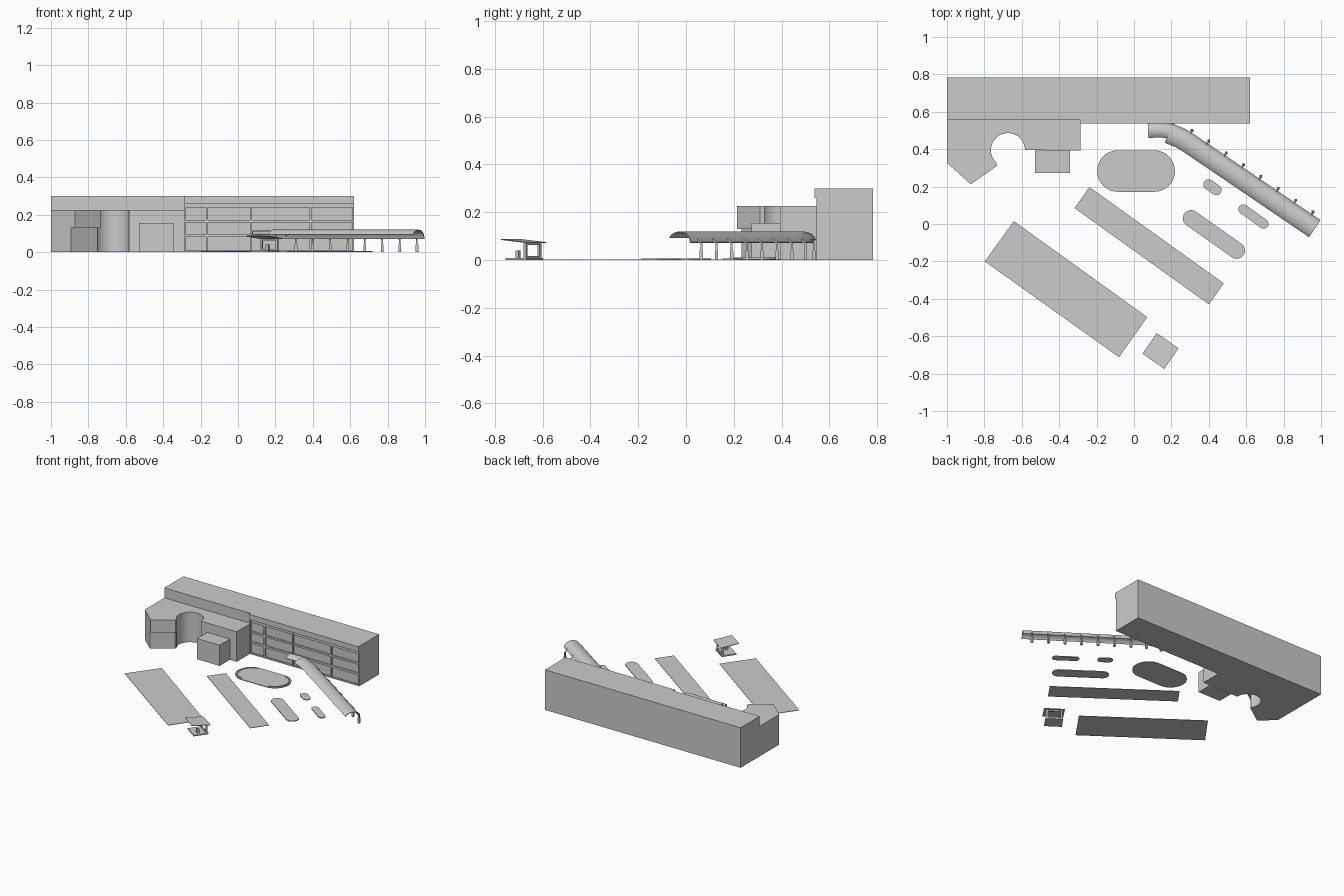
import bpy, bmesh, math
from mathutils import Vector

if "Cube" in bpy.data.objects:
    bpy.data.objects.remove(bpy.data.objects["Cube"])


def make(name, verts, faces, smooth=False):
    me = bpy.data.meshes.new(name)
    me.from_pydata(verts, [], faces)
    bm = bmesh.new()
    bm.from_mesh(me)
    bmesh.ops.recalc_face_normals(bm, faces=bm.faces)
    bm.to_mesh(me)
    bm.free()
    ob = bpy.data.objects.new(name, me)
    bpy.context.collection.objects.link(ob)
    if smooth:
        bpy.ops.object.select_all(action='DESELECT')
        ob.select_set(True)
        bpy.context.view_layer.objects.active = ob
        bpy.ops.object.shade_smooth_by_angle(angle=math.radians(35))
    return ob


def prism(name, pts, z0, z1, smooth=False):
    n = len(pts)
    verts = [(x, y, z) for z in (z0, z1) for x, y in pts]
    faces = [list(range(n)), list(range(n, 2 * n))]
    faces += [(i, (i + 1) % n, n + (i + 1) % n, n + i) for i in range(n)]
    return make(name, verts, faces, smooth)


def box(name, x0, x1, y0, y1, z0, z1):
    return prism(name, [(x0, y0), (x1, y0), (x1, y1), (x0, y1)], z0, z1)


def arc(cx, cy, r, a0, a1, n):
    angles = [math.radians(a0 + (a1 - a0) * i / n) for i in range(n + 1)]
    return [(cx + r * math.cos(a), cy + r * math.sin(a)) for a in angles]


def capsule(ax, ay, bx, by, r, n=14):
    a = math.degrees(math.atan2(by - ay, bx - ax))
    return arc(bx, by, r, a - 90, a + 90, n) + arc(ax, ay, r, a + 90, a + 270, n)


def sweep(name, path, section):
    """Sweep a closed (side, z) section along a plan path with mitred joints."""
    path = [Vector(p) for p in path]
    verts, m = [], len(section)
    for i, p in enumerate(path):
        d0 = (p - path[max(i - 1, 0)]).normalized()
        d1 = (path[min(i + 1, len(path) - 1)] - p).normalized()
        d = (d0 + d1).normalized()
        k = d.dot(d1 if d1.length else d0)
        side = Vector((-d.y, d.x)) / k
        verts += [(*(p + side * s), z) for s, z in section]
    faces = [(i * m + j, i * m + (j + 1) % m, (i + 1) * m + (j + 1) % m, (i + 1) * m + j)
             for i in range(len(path) - 1) for j in range(m)]
    faces += [list(range(m)), list(range(len(verts) - m, len(verts)))]
    return make(name, verts, faces, True)


# Main block and the roof fascia over the windows
box("main_block", -1, 0.62, 0.557, 0.782, 0, 0.30)
box("roof_fascia", -0.286, 0.62, 0.538, 0.557, 0.26, 0.30)

# Window frame grid
for i, (x0, x1) in enumerate([(-0.286, -0.278), (-0.17, -0.16), (0.064, 0.074),
                              (0.382, 0.392), (0.612, 0.62)]):
    box(f"facade_post_{i}", x0, x1, 0.547, 0.557, 0, 0.26)
for i, (z0, z1) in enumerate([(0, 0.01), (0.08, 0.095), (0.158, 0.172), (0.238, 0.26)]):
    box(f"facade_rail_{i}", -0.286, 0.62, 0.548, 0.557, z0, z1)

# Low wing with a round court, its lower storey set back at the tip
C = (-0.674, 0.395, 0.091)
inner = [(-0.286, 0.393), (-0.286, 0.557), (-1, 0.557), (-1, 0.326)]
prism("wing_lower", inner + [(-0.893, 0.233), (-0.752, 0.332)] + arc(*C, 215, 0, 32),
      0, 0.13, True)
prism("wing_upper", inner + [(-0.872, 0.213), (-0.733, 0.31)] + arc(*C, 228, 0, 32),
      0.13, 0.225, True)
box("entrance_box", -0.53, -0.343, 0.273, 0.393, 0, 0.155)

# Curved canopy: a short link by the building, then the long run
roof = [(-0.055, 0.095), (-0.045, 0.106), (-0.028, 0.115), (-0.006, 0.12), (0.016, 0.118),
        (0.034, 0.11), (0.047, 0.096), (0.055, 0.075)]
under = [(s * 0.94, z - 0.004) for s, z in reversed(roof)]
sweep("long_canopy", [(0.185, 0.485), (0.25, 0.459), (0.30, 0.428), (0.967, -0.025)],
      roof + under)
link = [(-0.04, 0.098), (-0.025, 0.112), (0, 0.117), (0.02, 0.112), (0.034, 0.098), (0.04, 0.085)]
sweep("link_canopy", [(0.075, 0.5), (0.14, 0.503), (0.2, 0.495), (0.24, 0.472)],
      link + [(s * 0.94, z - 0.004) for s, z in reversed(link)])

# Canopy posts: base casing, pole and leaning arm
posts = [(0.21, 0.535), (0.31, 0.5)] + [(0.40 + 0.0928 * i, 0.444 - 0.0633 * i) for i in range(7)]
for i, (x, y) in enumerate(posts):
    box(f"post_casing_{i}", x - 0.007, x + 0.007, y - 0.007, y + 0.007, 0, 0.04)
    box(f"post_pole_{i}", x - 0.004, x + 0.004, y - 0.004, y + 0.004, 0.04, 0.07)
    r = 0.004
    ring = [(-r, -r), (r, -r), (r, r), (-r, r)]
    low = [(x + a, y + b, 0.066) for a, b in ring]
    high = [(x - 0.012 + a, y - 0.018 + b, 0.09) for a, b in ring]
    make(f"post_arm_{i}", low + high, [(0, 1, 2, 3), (4, 5, 6, 7)] +
         [(j, (j + 1) % 4, 4 + (j + 1) % 4, 4 + j) for j in range(4)])

# Ground plates
prism("large_lawn", [(-0.642, 0.015), (-0.798, -0.2), (-0.08, -0.712), (0.071, -0.498)], 0, 0.003)
prism("narrow_lawn", [(-0.238, 0.197), (-0.318, 0.085), (0.401, -0.43), (0.48, -0.317)], 0, 0.003)
prism("island_large", capsule(0.305, 0.03, 0.549, -0.142, 0.044), 0, 0.006, True)
prism("island_small", capsule(0.399, 0.211, 0.44, 0.182, 0.028), 0, 0.006, True)
prism("island_medium", capsule(0.584, 0.079, 0.693, 0.001, 0.026), 0, 0.006, True)

# Oval plaza with curved rims at both ends
prism("oval_plaza", capsule(-0.086, 0.283, 0.108, 0.283, 0.111, 20), 0, 0.005, True)
for name, cx, a in (("rim_left", -0.086, 100), ("rim_right", 0.108, -80)):
    prism(name, arc(cx, 0.283, 0.102, a, a + 160, 20) + arc(cx, 0.283, 0.094, a + 160, a, 20),
          0.005, 0.010, True)

# Small shelter, turned to follow the lawns
O, U, V = Vector((0.142, -0.679)), Vector((0.822, -0.569)), Vector((0.569, 0.822))


def local(u, v):
    return O + U * u + V * v


def turned(name, u0, u1, v0, v1, z0, z1, rise=0.0):
    verts = [(*local(u, v), z + (rise if v == v0 else 0)) for z in (z0, z1)
             for u, v in ((u0, v0), (u1, v0), (u1, v1), (u0, v1))]
    make(name, verts, [(0, 1, 2, 3), (4, 5, 6, 7)] +
         [(j, (j + 1) % 4, 4 + (j + 1) % 4, 4 + j) for j in range(4)])


turned("shelter_base", -0.06, 0.06, -0.05, 0.056, 0, 0.009)
turned("shelter_roof", -0.071, 0.071, -0.067, 0.067, 0.07, 0.074, 0.014)
for i, u in enumerate((-0.05, 0.05)):
    turned(f"shelter_post_{i}", u - 0.006, u + 0.006, 0.039, 0.051, 0.009, 0.072)
turned("shelter_beam", -0.056, 0.056, 0.04, 0.05, 0.062, 0.071)
turned("shelter_sill", -0.056, 0.056, 0.04, 0.05, 0.009, 0.016)
turned("shelter_seat", 0.02, 0.036, -0.018, -0.002, 0.009, 0.04)
